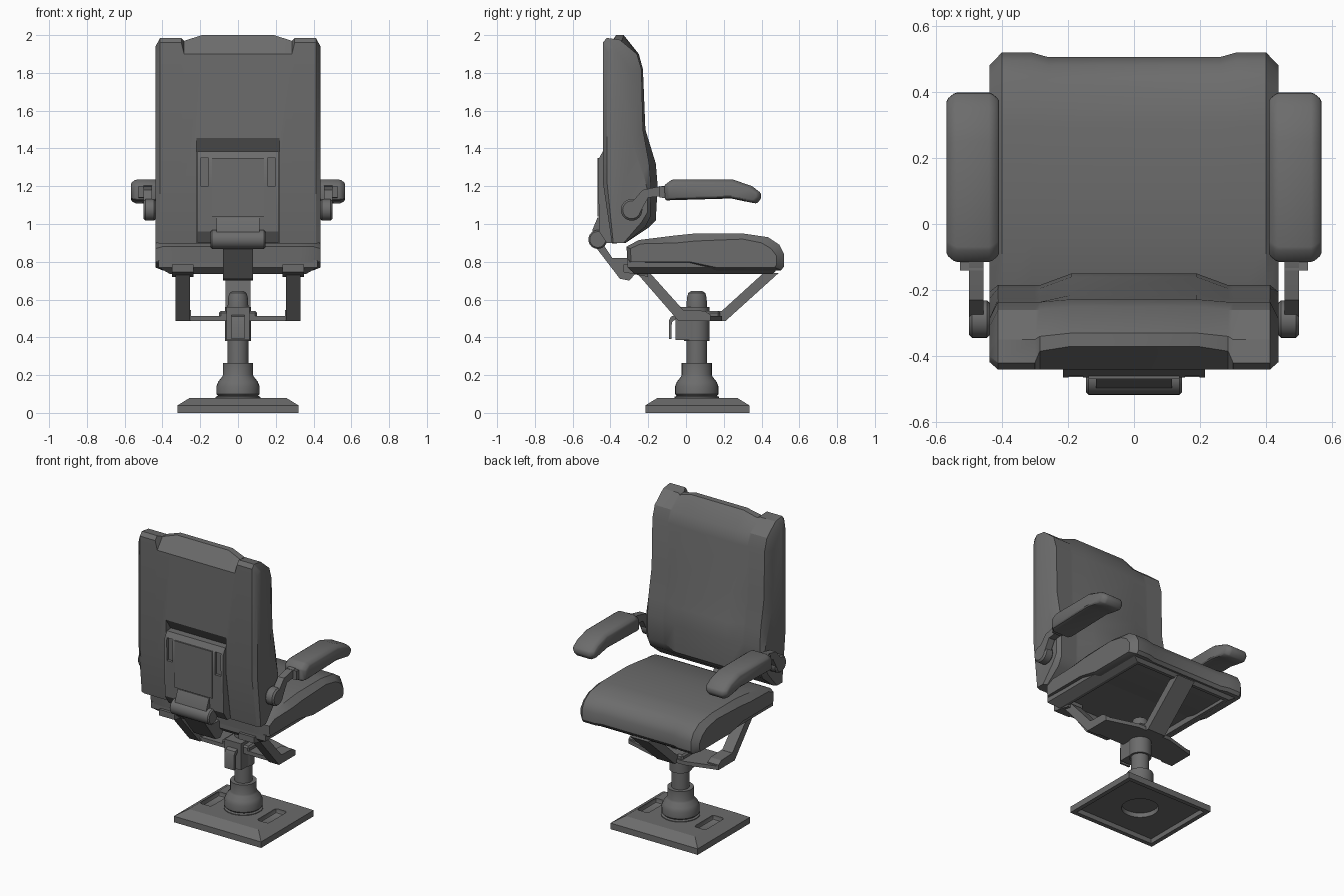
import bpy, bmesh, math

cube = bpy.data.objects.get("Cube")
if cube:
    bpy.data.objects.remove(cube, do_unlink=True)

GREY = (0.15, 0.15, 0.15, 1)
mat = bpy.data.materials.new("charcoal_grey")
mat.use_nodes = True
mat.diffuse_color = GREY
mat.node_tree.nodes["Principled BSDF"].inputs["Base Color"].default_value = GREY
CY = 0.057  # column centre in y


def activate(ob):
    bpy.ops.object.select_all(action='DESELECT')
    bpy.context.view_layer.objects.active = ob
    ob.select_set(True)


def finish(name, bm, bevel=0, segments=1):
    bmesh.ops.recalc_face_normals(bm, faces=bm.faces[:])
    me = bpy.data.meshes.new(name)
    bm.to_mesh(me)
    bm.free()
    me.materials.append(mat)
    ob = bpy.data.objects.new(name, me)
    bpy.context.collection.objects.link(ob)
    activate(ob)
    if bevel:
        mod = ob.modifiers.new("edge", 'BEVEL')
        mod.width, mod.segments = bevel, segments
        mod.limit_method, mod.angle_limit = 'ANGLE', math.radians(25)
        bpy.ops.object.modifier_apply(modifier=mod.name)
    bpy.ops.object.shade_smooth_by_angle(angle=math.radians(30))
    return ob


def loft(name, stations, **kw):
    """Skin equal-length (y, z) profiles placed along x."""
    bm = bmesh.new()
    rings = [[bm.verts.new((x, y, z)) for y, z in pts] for x, pts in stations]
    for a, b in zip(rings, rings[1:]):
        for i in range(len(a)):
            j = (i + 1) % len(a)
            bm.faces.new((a[i], a[j], b[j], b[i]))
    bm.faces.new(rings[0])
    bm.faces.new(rings[-1][::-1])
    return finish(name, bm, **kw)


def prism(name, pts, x0, x1, **kw):
    return loft(name, [(x0, pts), (x1, pts)], **kw)


def rect(y0, y1, z0, z1):
    return [(y0, z0), (y1, z0), (y1, z1), (y0, z1)]


def box(name, x0, x1, y0, y1, z0, z1, **kw):
    return prism(name, rect(y0, y1, z0, z1), x0, x1, **kw)


def pair(name, pts, x0, x1, **kw):
    """Build a prism on both sides of the chair."""
    prism("left_" + name, pts, x0, x1, **kw)
    prism("right_" + name, pts, -x1, -x0, **kw)


def disc(y, z, r, n=24):
    return [(y + r * math.cos(i * math.tau / n), z + r * math.sin(i * math.tau / n)) for i in range(n)]


def lathe(name, profile, n=28):
    bm = bmesh.new()
    rings = [[bm.verts.new((x, CY + y, z)) for x, y in disc(0, 0, r, n)] for r, z in profile]
    for a, b in zip(rings, rings[1:]):
        for i in range(n):
            bm.faces.new((a[i], a[(i + 1) % n], b[(i + 1) % n], b[i]))
    bm.faces.new(rings[0])
    bm.faces.new(rings[-1])
    return finish(name, bm)


def cut(ob, cutter):
    mod = ob.modifiers.new("cut", 'BOOLEAN')
    mod.object, mod.operation, mod.solver = cutter, 'DIFFERENCE', 'EXACT'
    activate(ob)
    bpy.ops.object.modifier_apply(modifier=mod.name)
    bpy.data.objects.remove(cutter, do_unlink=True)
    bpy.ops.object.shade_smooth_by_angle(angle=math.radians(30))


def tray(name, levels, rim, depth):
    """Stacked rectangles (half x, y0, y1, z) with a hollow underside."""
    bm = bmesh.new()
    rings = [[bm.verts.new(p) for p in ((-x, a, z), (x, a, z), (x, b, z), (-x, b, z))]
             for x, a, b, z in levels]
    for a, b in zip(rings, rings[1:]):
        for i in range(4):
            bm.faces.new((a[i], a[(i + 1) % 4], b[(i + 1) % 4], b[i]))
    bm.faces.new(rings[-1])
    bottom = bm.faces.new(rings[0][::-1])
    bm.normal_update()
    for width in (rim, .003):
        bmesh.ops.inset_region(bm, faces=[bottom], thickness=width)
    for v in bottom.verts:
        v.co.z += depth
    return finish(name, bm)


def mirrored(half):
    return [(-x, p) for x, p in half] + [(x, p) for x, p in reversed(half)]


# Backrest cushion: the front swells at the lumbar, the rear tucks in below, the top rear is notched
front = [(-.25, 1.9), (-.228, 1.82), (-.215, 1.5), (-.16, 1.32), (-.15, 1.2), (-.16, 1.02), (-.2, .98), (-.32, .9)]
shoulder_front = [(-.26, 1.9), (-.236, 1.82), (-.228, 1.5), (-.195, 1.32), (-.185, 1.2), (-.188, 1.04), (-.215, .985), (-.32, .9)]
side_front = [(-.31, 1.87), (-.285, 1.81), (-.28, 1.42), (-.225, 1.27), (-.205, 1.18), (-.205, 1.06), (-.235, 1.01), (-.33, .9)]
low = [(-.392, .897), (-.44, 1.22)]
centre = low + [(-.44, 1.9), (-.37, 2.0), (-.33, 2.0)] + front
notch = low + [(-.44, 1.9), (-.385, 1.97), (-.34, 1.97)] + shoulder_front
shoulder = low + [(-.44, 1.96), (-.42, 1.985), (-.35, 1.975)] + shoulder_front
side = [(-.385, .9), (-.418, 1.22), (-.418, 1.91), (-.40, 1.94), (-.38, 1.93)] + side_front
back = loft("backrest_cushion", mirrored([(.437, side), (.412, shoulder), (.3, shoulder), (.285, notch), (.19, centre)]))
cut(back, prism("recess_cutter", [(-.6, .8), (-.36, .8), (-.39, .95), (-.39, 1.38), (-.44, 1.455), (-.6, 1.455)], -.22, .22))

# Seat cushion
seat_mid = [(-.31, .8), (-.315, .88), (-.25, .915), (-.05, .94), (.05, .95), (.3, .95), (.42, .93),
            (.48, .89), (.505, .84), (.505, .775), (.49, .755), (.16, .755), (.02, .79)]
seat_lobe = [(y + (.014 if y > .4 else 0), z) for y, z in seat_mid]
seat_side = [(-.29, .8), (-.295, .87), (-.24, .895), (-.05, .9), (.05, .91), (.3, .92), (.4, .9),
             (.45, .87), (.48, .83), (.48, .785), (.47, .77), (.16, .77), (.02, .8)]
loft("seat_cushion", mirrored([(.437, seat_side), (.4, seat_lobe), (.31, seat_lobe), (.26, seat_mid)]))
tray("seat_pan", [(.36, -.27, .46, .735), (.42, -.31, .49, .77), (.42, -.31, .49, .81)], .03, .035)

# Rear mounting plate with raised panel and slots
plate = prism("rear_plate", [(-.46, .96), (-.465, 1.34), (-.44, 1.385), (-.38, 1.385), (-.38, .9), (-.42, .9)], -.215, .215)
for x in (-.198, .155):
    cut(plate, box("slot_cutter", x, x + .043, -.5, -.445, 1.2, 1.35))
box("rear_panel", -.137, .137, -.469, -.45, 1.04, 1.35)

# Recline hinge and the arm that carries the back
prism("hinge_neck", [(-.43, 1.035), (-.468, 1.035), (-.495, .97), (-.5, .92), (-.43, .92)], -.115, .115)
prism("hinge_barrel", disc(-.467, .918, .05), -.145, .145, bevel=.008)
prism("recline_arm", [(-.48, .88), (-.35, .71), (-.3, .7), (-.27, .735), (-.27, .82), (-.39, .82), (-.43, .88)], -.08, .08)
pair("seat_bracket", [(-.33, .745), (-.2, .72), (-.2, .78), (-.33, .785)], .235, .35)

# Armrests with tapered flanks, their pivots and links
arm_pad = [(-.11, 1.125), (.24, 1.135), (.31, 1.12), (.375, 1.108), (.398, 1.135), (.396, 1.165),
           (.35, 1.2), (.25, 1.235), (-.075, 1.235), (-.115, 1.205)]
arm_flank = [(.14 + (y - .14) * .92, 1.165 + (z - 1.165) * .75) for y, z in arm_pad]
for name, s in (("left_armrest", 1), ("right_armrest", -1)):
    loft(name, [(s * .408, arm_flank), (s * .433, arm_pad), (s * .542, arm_pad), (s * .567, arm_flank)], bevel=.006)
pair("armrest_link", [(-.3, 1.1), (-.25, 1.05), (-.2, 1.14), (-.1, 1.15), (-.1, 1.205), (-.16, 1.195), (-.23, 1.18)],
     .455, .5)
pair("armrest_pivot", disc(-.288, 1.075, .057), .435, .5, bevel=.01)
pair("armrest_mount", [(-.14, 1.14), (-.02, 1.13), (-.02, 1.19), (-.14, 1.2)], .455, .527)

# Support cradle: two rear struts, one central front strut and a crossbar
pair("rear_strut", [(-.26, .74), (-.19, .74), (-.015, .545), (-.02, .487), (-.04, .487)], .255, .33)
prism("front_strut", [(.41, .74), (.49, .74), (.21, .487), (.15, .487), (.15, .54), (.19, .54)], -.065, .065)
loft("cradle_crossbar", mirrored([(.33, rect(-.03, .13, .487, .512)), (.12, rect(-.03, .19, .487, .512))]))
pair("crossbar_end", [(-.04, .487), (.13, .487), (.13, .52), (.1, .54), (-.02, .545)], .25, .33)
box("cradle_hub", -.1, .1, -.03, .18, .487, .54, bevel=.01)

# Pedestal
lathe("column", [(.055, .08), (.055, .56), (.052, .61), (.045, .635), (.03, .645)])
lathe("column_sleeve", [(.068, .38), (.068, .56)])
lathe("pedestal_bell", [(.118, .06), (.118, .085), (.106, .09), (.115, .1), (.115, .14), (.105, .165), (.085, .19), (.08, .2), (.08, .265)])
box("lever_housing", -.06, .06, -.055, .03, .385, .56)
prism("height_lever", [(-.09, .39), (-.078, .39), (-.075, .48), (-.05, .5), (-.05, .52), (-.08, .51), (-.09, .49)], -.035, .035)

# Base plate with a round hole under the column and a pocket on each side
base = tray("base_plate", [(.32, -.215, .335, 0), (.32, -.215, .335, .04), (.255, -.15, .27, .08)], .04, .03)
cut(base, lathe("hole_cutter", [(.112, -.1), (.112, .2)]))
for x in (-.21, .21):
    cut(base, box("pocket_cutter", x - .042, x + .042, CY - .1, CY + .1, .05, .2, bevel=.015, segments=2))
